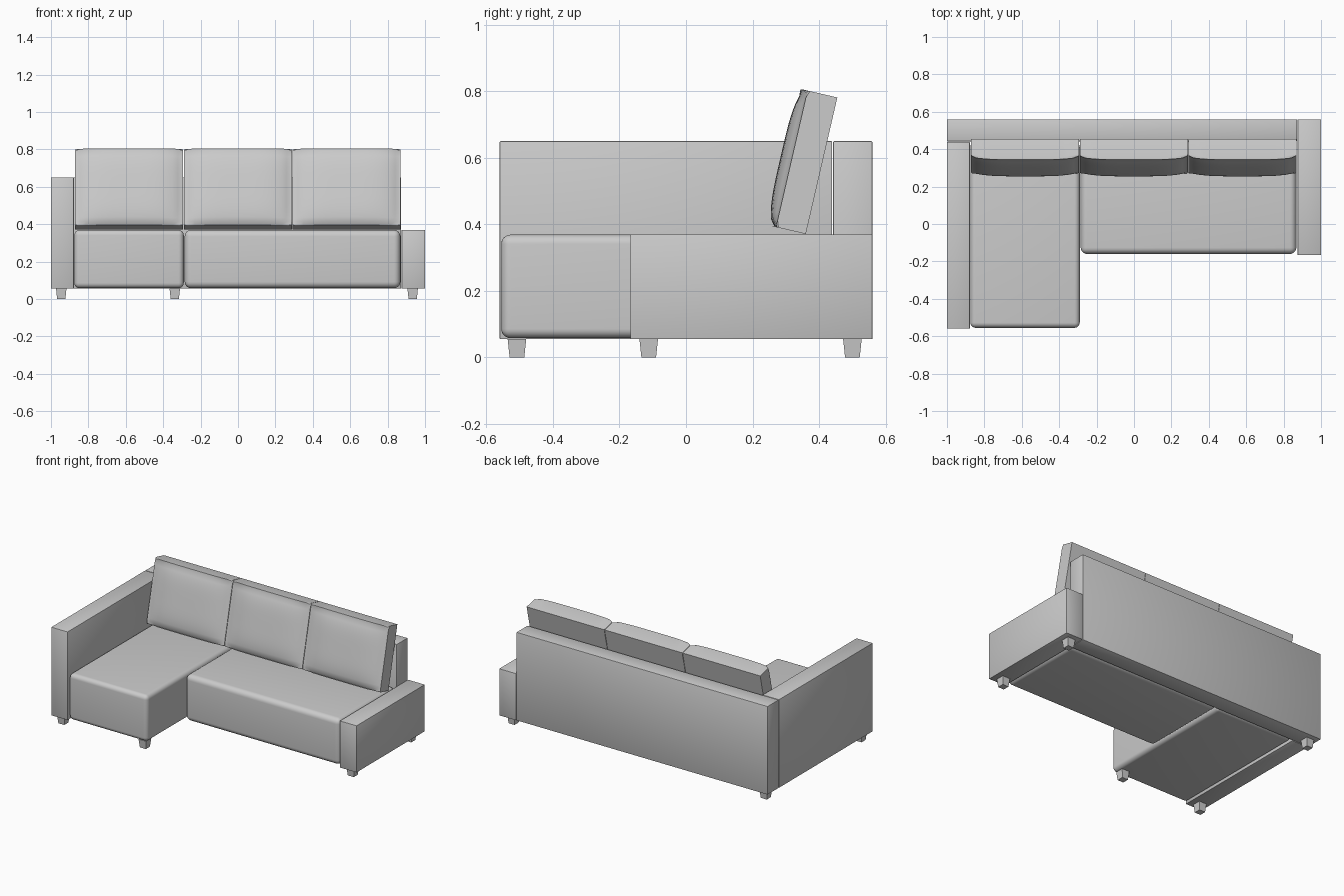
import bpy, bmesh, math
from mathutils import Matrix, Vector

if "Cube" in bpy.data.objects:
    bpy.data.objects.remove(bpy.data.objects["Cube"])


def finish(name, bm, smooth=True):
    bmesh.ops.recalc_face_normals(bm, faces=bm.faces[:])
    me = bpy.data.meshes.new(name)
    bm.to_mesh(me)
    bm.free()
    ob = bpy.data.objects.new(name, me)
    bpy.context.collection.objects.link(ob)
    if smooth:
        bpy.ops.object.select_all(action='DESELECT')
        ob.select_set(True)
        bpy.context.view_layer.objects.active = ob
        bpy.ops.object.shade_smooth_by_angle(angle=math.radians(35))
    return ob


def block(name, x0, x1, y0, y1, z0, z1, radius, segments):
    bm = bmesh.new()
    bmesh.ops.create_cube(bm, size=1)
    for v in bm.verts:
        v.co = Vector((x0 if v.co.x < 0 else x1,
                       y0 if v.co.y < 0 else y1,
                       z0 if v.co.z < 0 else z1))
    bmesh.ops.bevel(bm, geom=bm.edges[:], offset=radius, segments=segments,
                    profile=0.5, affect='EDGES')
    return finish(name, bm)


# Frame: two arms of different height and the back
block("tall_left_arm", -1.0, -0.878, -0.56, 0.439, 0.055, 0.65, 0.003, 2)
block("back_frame", -1.0, 0.872, 0.442, 0.56, 0.055, 0.65, 0.004, 2)
block("low_right_arm", 0.875, 1.0, -0.167, 0.56, 0.055, 0.37, 0.002, 2)

# Rounded seats
block("chaise_seat", -0.875, -0.29, -0.555, 0.44, 0.058, 0.369, 0.028, 6)
block("main_seat", -0.285, 0.868, -0.16, 0.44, 0.058, 0.369, 0.034, 6)


# Leaning back cushions with a pillowed front
def back_cushion(name, xc, width, n=20):
    bm = bmesh.new()
    bmesh.ops.create_grid(bm, x_segments=n, y_segments=n, size=1)
    front = bm.faces[:]
    ret = bmesh.ops.extrude_face_region(bm, geom=front, use_keep_orig=True)
    back = {g for g in ret['geom'] if isinstance(g, bmesh.types.BMVert)}
    tilt = Matrix.Rotation(math.radians(-13), 4, 'X')
    for v in bm.verts:
        a, b = v.co.x, v.co.y
        t = 0
        if v not in back:
            t = 0.092 + 0.034 * (1 - a ** 4) * (0.4 + 0.6 * (1 - b ** 4))
        p = tilt @ Vector((a * width / 2, -t, (b + 1) * 0.2105))
        v.co = p + Vector((xc, 0.36, 0.371))
    # soften the rim of the pillowed face
    rim = [e for e in bm.edges if len(e.link_faces) == 2
           and e.verts[0] not in back and e.verts[1] not in back
           and e.calc_face_angle(0) > 0.8]
    bmesh.ops.bevel(bm, geom=rim, offset=0.008, segments=3,
                    profile=0.5, affect='EDGES')
    finish(name, bm)


for i, label in enumerate(("left", "middle", "right")):
    back_cushion(label + "_back_cushion", -0.582 + 0.581 * i, 0.578)


# Tapered square legs
def leg(name, x, y):
    bm = bmesh.new()
    bmesh.ops.create_cone(bm, cap_ends=True, segments=4,
                          radius1=0.022 * math.sqrt(2),
                          radius2=0.028 * math.sqrt(2), depth=0.056,
                          matrix=Matrix.Translation((x, y, 0.028))
                          @ Matrix.Rotation(math.pi / 4, 4, 'Z'))
    finish(name, bm, False)


for name, x, y in (("front_left_leg", -0.945, -0.508),
                   ("chaise_leg", -0.338, -0.508),
                   ("front_right_leg", 0.934, -0.112),
                   ("back_left_leg", -0.945, 0.5),
                   ("back_right_leg", 0.934, 0.5)):
    leg(name, x, y)
